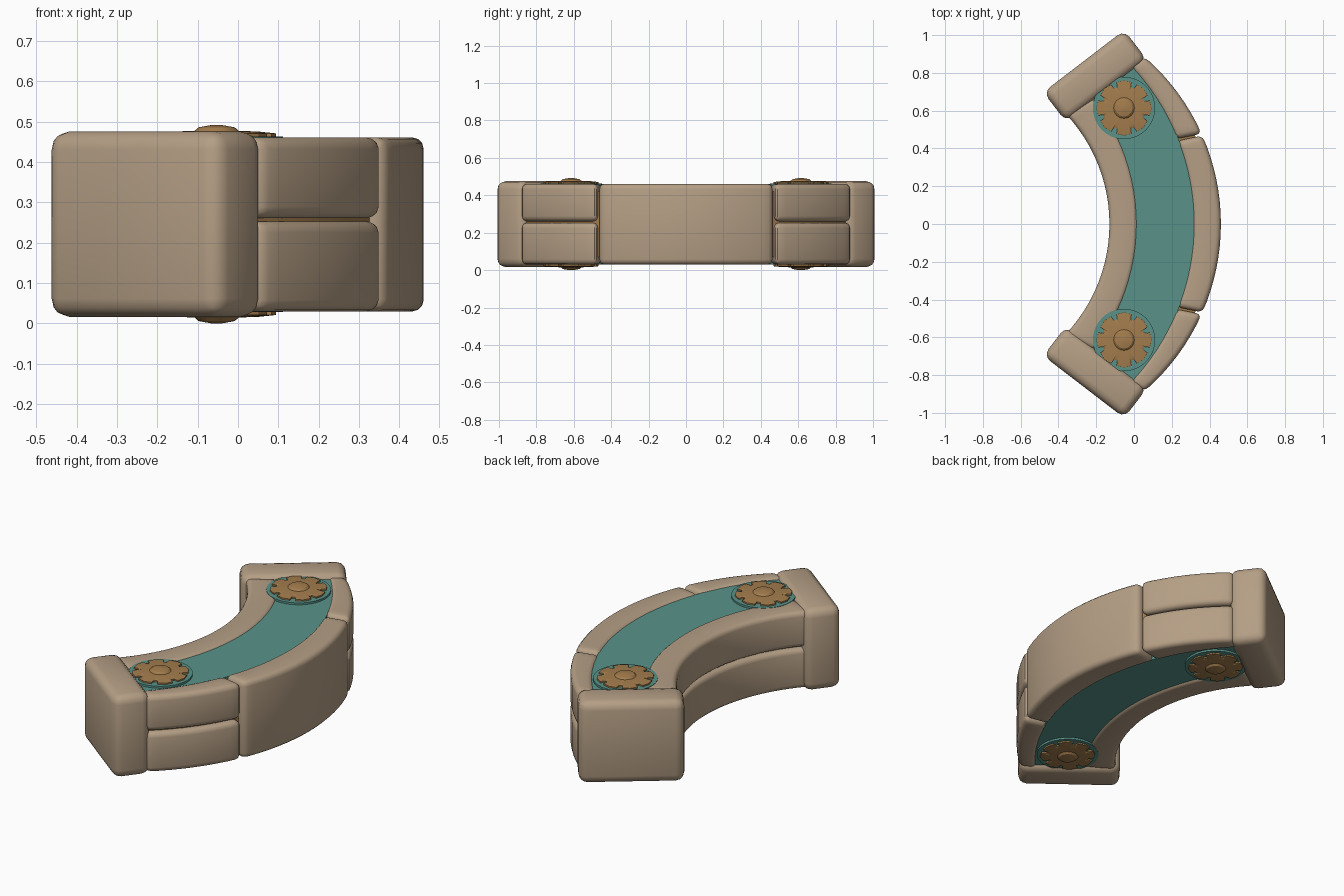
import bpy, bmesh, math
from mathutils import Matrix, Vector

if "Cube" in bpy.data.objects:
    bpy.data.objects.remove(bpy.data.objects["Cube"])

def material(name, rgb):
    m = bpy.data.materials.new(name)
    m.diffuse_color = (*rgb, 1)
    m.use_nodes = True
    m.node_tree.nodes["Principled BSDF"].inputs["Base Color"].default_value = m.diffuse_color
    return m

STONE = material("tan stone", (0.46, 0.345, 0.235))
TEAL = material("teal panel", (0.10, 0.29, 0.25))
BRONZE = material("bronze", (0.37, 0.205, 0.075))
MID = 0.246                                   # mirror height for the top and bottom

# plan curves, each a circle: (centre x, radius)
OUTER, OUTER_IN = (-0.71, 1.17), (-0.90, 1.21)
INNER_OUT, INNER = (-1.065, 1.085), (-0.98, 0.85)

def grow(c, d):
    return (c[0], c[1] + d)

def curve(c, y0, y1, n):
    a0, a1 = math.asin(y0 / c[1]), math.asin(y1 / c[1])
    return [(c[0] + c[1] * math.cos(a0 + (a1 - a0) * i / n),
             c[1] * math.sin(a0 + (a1 - a0) * i / n)) for i in range(n + 1)]

def finish(name, bm, mat, bevel=0.0, angle=35):
    bmesh.ops.recalc_face_normals(bm, faces=bm.faces)
    if bevel:
        edges = [e for e in bm.edges if e.calc_face_angle(0) > math.radians(40)]
        bmesh.ops.bevel(bm, geom=edges, offset=bevel, segments=3, profile=0.5,
                        affect='EDGES', clamp_overlap=True)
    me = bpy.data.meshes.new(name)
    bm.to_mesh(me)
    bm.free()
    me.materials.append(mat)
    ob = bpy.data.objects.new(name, me)
    bpy.context.collection.objects.link(ob)
    bpy.ops.object.select_all(action='DESELECT')
    ob.select_set(True)
    bpy.context.view_layer.objects.active = ob
    bpy.ops.object.shade_smooth_by_angle(angle=math.radians(angle))
    return ob

def arc_block(name, ca, ya, cb, yb, z, mat, bevel=0.0, n=16):
    """Curved block between plan curves ca and cb, each with its own y range."""
    bm = bmesh.new()
    rings = []
    for a, b in zip(curve(ca, *ya, n), curve(cb, *yb, n)):
        rings.append([bm.verts.new(p) for p in
                      ((*a, z[0]), (*b, z[0]), (*b, z[1]), (*a, z[1]))])
    for r, s in zip(rings, rings[1:]):
        for i in range(4):
            j = (i + 1) % 4
            bm.faces.new((r[i], r[j], s[j], s[i]))
    bm.faces.new(rings[0])
    bm.faces.new(rings[-1])
    return finish(name, bm, mat, bevel)

# hidden core seen in the seams, and the teal walkway on top and bottom
arc_block("bronze_core", grow(OUTER, -0.035), (-0.9, 0.9), grow(INNER, 0.035), (-0.66, 0.66),
          (0.07, 0.42), BRONZE, n=24)
arc_block("teal_panel", grow(OUTER_IN, 0.012), (-0.87, 0.87), grow(INNER_OUT, -0.012), (-0.7, 0.7),
          (0.04, 0.452), TEAL, n=24)

# stone cladding
HALVES = (("lower", (0.03, 0.253)), ("upper", (0.261, 0.461)))
arc_block("outer_middle_block", OUTER, (-0.468, 0.468), OUTER_IN, (-0.44, 0.44),
          (0.03, 0.461), STONE, 0.028)
for label, z in HALVES:
    arc_block(label + "_inner_rail", INNER_OUT, (-0.67, 0.67), INNER, (-0.585, 0.585),
              z, STONE, 0.026, 24)
    for side, s in (("front", -1), ("back", 1)):
        arc_block(f"{label}_outer_block_{side}", OUTER, (s * 0.478, s * 0.885),
                  OUTER_IN, (s * 0.45, s * 0.84), z, STONE, 0.028, 8)

def cap(name, s):
    """Thick stone slab closing an end of the arc."""
    bm = bmesh.new()
    bmesh.ops.create_cube(bm, size=1)
    mat = (Matrix.Translation((-0.206, s * 0.784, MID)) @
           Matrix.Rotation(s * math.radians(37.5), 4, 'Z') @
           Matrix.Diagonal((0.54, 0.197, 0.46, 1)))
    bmesh.ops.transform(bm, matrix=mat, verts=bm.verts)
    finish(name, bm, STONE, 0.045)

def seat(name, s):
    """Round teal seat running through the rails beneath both gears."""
    bm = bmesh.new()
    bmesh.ops.create_cone(bm, cap_ends=True, segments=32, radius1=0.165, radius2=0.165, depth=0.434,
                          matrix=Matrix.Translation((-0.053, s * 0.614, MID)))
    finish(name, bm, TEAL)

def gear(name, s, up):
    """Toothed disc with a raised hub."""
    bm = bmesh.new()
    teeth = 8
    outline = []
    for t in range(teeth):
        for f, r in ((-0.36, 0.142), (0.0, 0.147), (0.36, 0.142), (0.40, 0.115), (0.60, 0.115)):
            outline.append((2 * math.pi * (t + f) / teeth, r))
    def ring(h, pts):
        return [bm.verts.new((-0.053 + r * math.cos(a), s * (0.614 + r * math.sin(a)),
                              MID + up * (h - MID))) for a, r in pts]
    rings = [ring(0.44, outline), ring(0.471, outline),
             ring(0.476, [(a, 0.10) for a, _ in outline]),
             ring(0.477, [(a, 0.055) for a, _ in outline]),
             ring(0.486, [(a, 0.045) for a, _ in outline]),
             ring(0.492, [(a, 0.012) for a, _ in outline])]
    n = len(outline)
    for r, q in zip(rings, rings[1:]):
        for i in range(n):
            j = (i + 1) % n
            bm.faces.new((r[i], r[j], q[j], q[i]))
    bm.faces.new(rings[0])
    bm.faces.new(rings[-1])
    finish(name, bm, BRONZE, angle=25)

for side, s in (("front", -1), ("back", 1)):
    cap("end_cap_" + side, s)
    seat("gear_seat_" + side, s)
    gear("top_gear_" + side, s, 1)
    gear("bottom_gear_" + side, s, -1)
